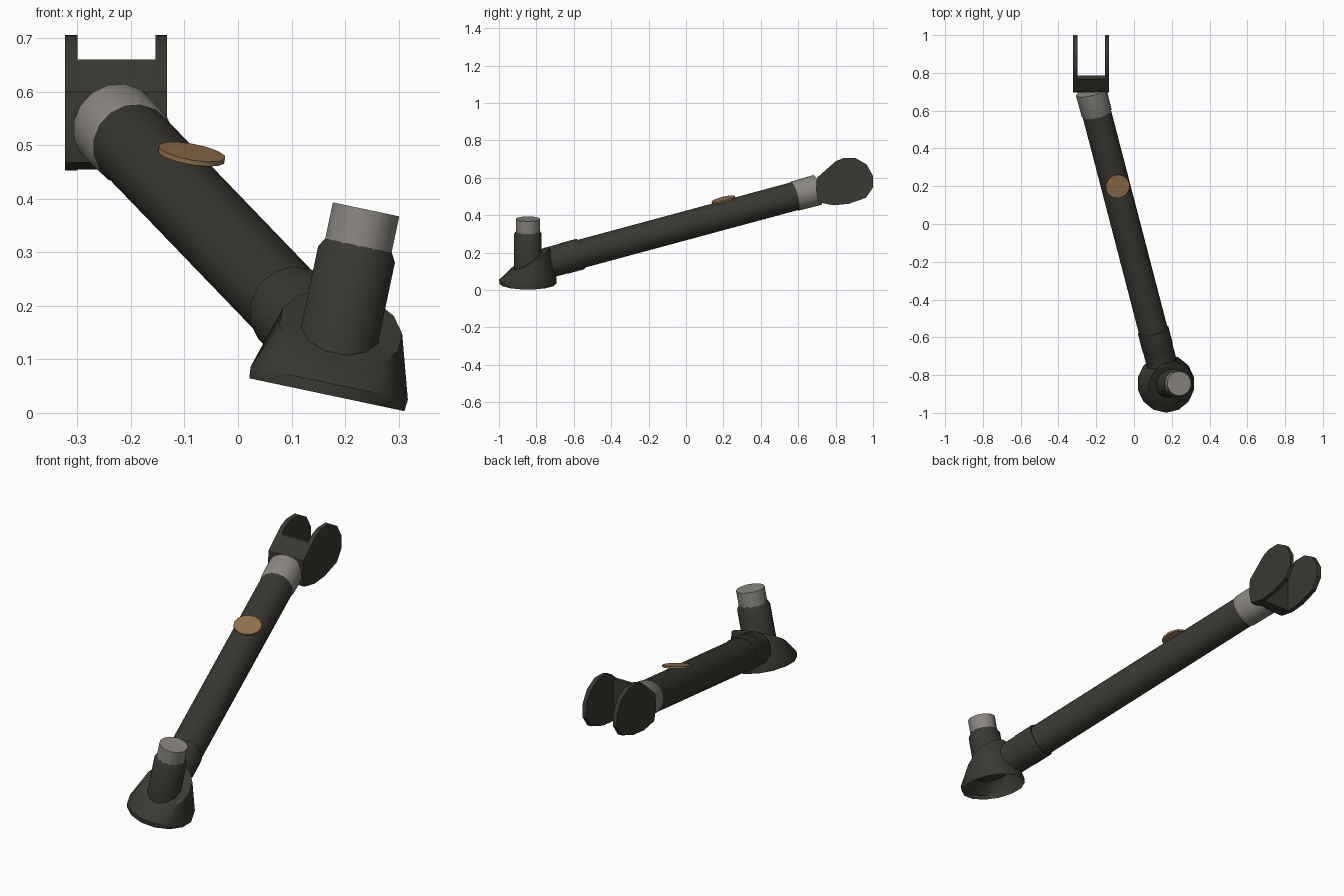
import bpy, bmesh, math
from mathutils import Vector, Matrix

if "Cube" in bpy.data.objects:
    bpy.data.objects.remove(bpy.data.objects["Cube"])


def material(name, rgb):
    m = bpy.data.materials.new(name)
    m.diffuse_color = (*rgb, 1)
    m.use_nodes = True
    m.node_tree.nodes["Principled BSDF"].inputs["Base Color"].default_value = m.diffuse_color
    return m


DARK = material("dark olive metal", (0.042, 0.040, 0.031))
GREY = material("bare grey steel", (0.26, 0.245, 0.22))
GOLD = material("bronze label", (0.30, 0.178, 0.08))


def finish(name, bm, mat, angle=35):
    bmesh.ops.recalc_face_normals(bm, faces=bm.faces)
    me = bpy.data.meshes.new(name)
    bm.to_mesh(me)
    bm.free()
    me.materials.append(mat)
    me.shade_smooth()
    me.set_sharp_from_angle(angle=math.radians(angle))
    ob = bpy.data.objects.new(name, me)
    bpy.context.collection.objects.link(ob)
    return ob


def frame(origin, axis, side):
    """Matrix with local z along axis and local x close to side."""
    z = axis.normalized()
    y = z.cross(side).normalized()
    m = Matrix((y.cross(z), y, z)).transposed().to_4x4()
    m.translation = origin
    return m


def loft(name, mat, m, rings, n=14, cap_start=True, cap_end=True, angle=35):
    """Rings are (radius, height); height may be a function of local y."""
    bm = bmesh.new()
    loops = []
    for r, h in rings:
        loop = []
        for i in range(n):
            a = 2 * math.pi * (i + 0.5) / n
            x, y = r * math.cos(a), r * math.sin(a)
            loop.append(bm.verts.new(m @ Vector((x, y, h(y) if callable(h) else h))))
        loops.append(loop)
    for a, b in zip(loops, loops[1:]):
        for i in range(n):
            j = (i + 1) % n
            bm.faces.new((a[i], a[j], b[j], b[i]))
    if cap_start:
        bm.faces.new(loops[0])
    if cap_end:
        bm.faces.new(loops[-1])
    return finish(name, bm, mat, angle)


# main rod: heights are measured along its slanted axis from y = 0
ROD = Vector((-0.26, 1, 0.27))
K = ROD.length
rod = frame(Vector((-0.045, 0, 0.345)), ROD, Vector((1, 0, 0)))
loft("rod_tube", DARK, rod, [(0.078, -0.66 * K), (0.078, 0.585 * K)], 16)
loft("rod_end_collar", GREY, rod, [(0.074, 0.57 * K), (0.082, 0.59 * K),
     (0.084, 0.70 * K)], 16)
loft("socket_collar", DARK, rod, [(0.082, -0.74 * K), (0.082, -0.66 * K),
     (0.084, -0.655 * K), (0.084, -0.565 * K)], 14)

# ball joint: tilted housing, open below, with an oblique top around the stud
joint = frame(Vector((0.166, -0.845, 0.034)), Vector((0.207, 0, 0.978)), Vector((1, 0, 0)))


def slope(y):
    return 0.125 + 0.62 * y


loft("joint_housing", DARK, joint,
     [(0.152, 0), (0.154, 0.022), (0.117, slope), (0.07, slope)],
     14, cap_start=False)
loft("stud_sleeve", DARK, joint, [(0.076, 0.06), (0.076, 0.268), (0.066, 0.285)], 12)
loft("stud_tip", GREY, joint, [(0.065, 0.27), (0.065, 0.354)], 14)

# round label plate on top of the rod
label = frame(Vector((-0.087, 0.2, 0.483)), Vector((0.18, -0.25, 1)), Vector((1, 0, 0)))
loft("label_plate", GOLD, label, [(0.064, -0.004), (0.064, 0.005)], 14)

# fork: two cheek plates sharing one outline in (y, z)
outline = [(0.70, 0.60), (0.80, 0.688), (0.84, 0.705), (0.905, 0.706), (0.965, 0.672),
           (1.0, 0.61), (1.0, 0.548), (0.962, 0.493), (0.87, 0.461), (0.79, 0.453),
           (0.71, 0.468), (0.695, 0.53)]


def prism(name, pts, x0, x1):
    bm = bmesh.new()
    face = bm.faces.new([bm.verts.new((x0, y, z)) for y, z in pts])
    ext = bmesh.ops.extrude_face_region(bm, geom=[face])["geom"]
    bmesh.ops.translate(bm, vec=(x1 - x0, 0, 0),
                        verts=[v for v in ext if isinstance(v, bmesh.types.BMVert)])
    bm.normal_update()
    return finish(name, bm, DARK, 30)


prism("fork_cheek_left", outline, -0.323, -0.300)
prism("fork_cheek_right", outline, -0.154, -0.133)

# web joining the cheeks, running into the collar
web = [(0.70, 0.60), (0.768, 0.66), (0.785, 0.66), (0.785, 0.455), (0.71, 0.468), (0.695, 0.53)]
prism("fork_web", web, -0.302, -0.152)
